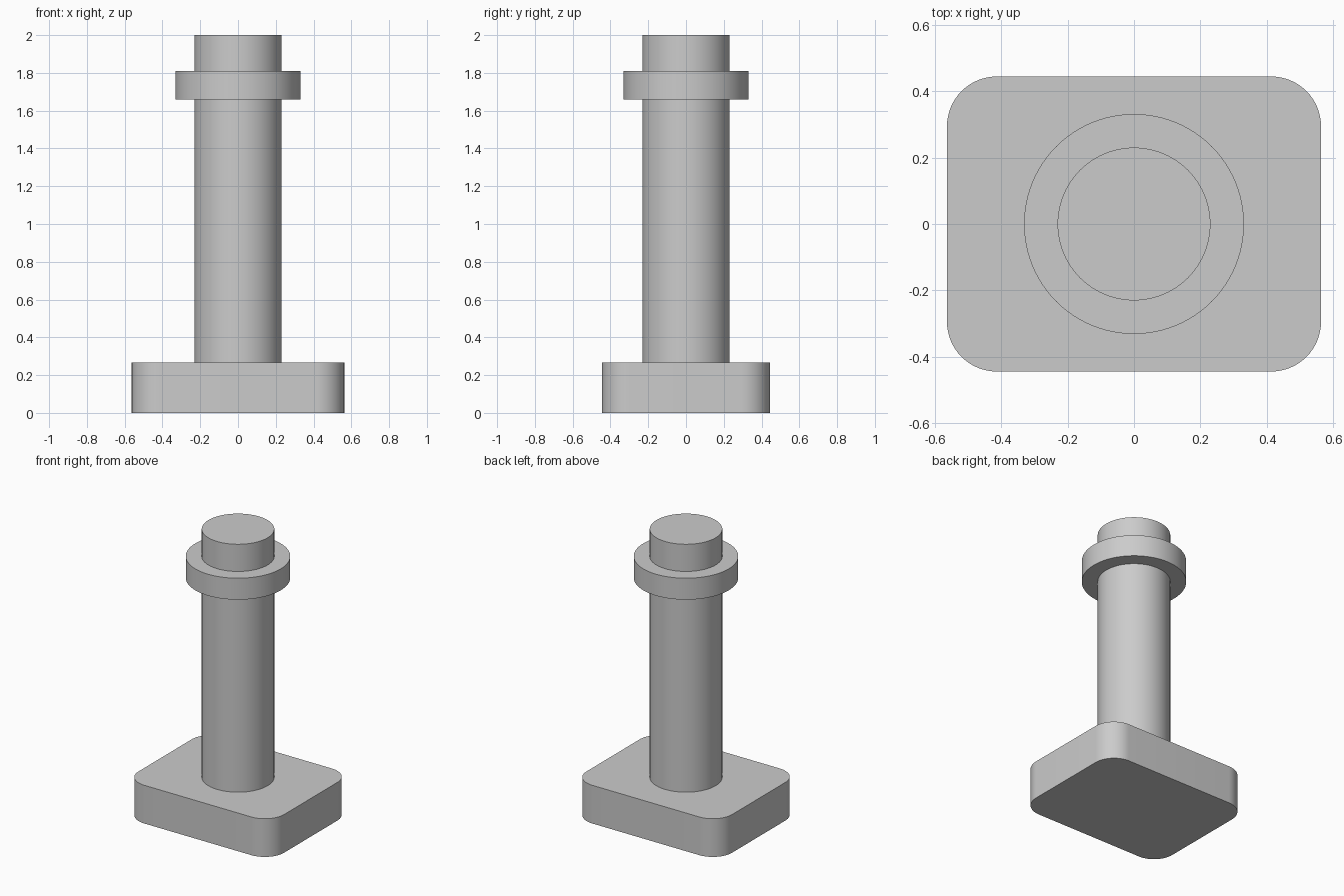
import bpy, bmesh, math

if "Cube" in bpy.data.objects:
    bpy.data.objects.remove(bpy.data.objects["Cube"])

grey = bpy.data.materials.new("plain grey")
grey.diffuse_color = (0.6, 0.6, 0.6, 1)
grey.use_nodes = True
grey.node_tree.nodes["Principled BSDF"].inputs["Base Color"].default_value = grey.diffuse_color


def prism(name, outline, z0, z1):
    """Extrude a closed outline from z0 to z1, smooth round its sides."""
    bm = bmesh.new()
    face = bm.faces.new([bm.verts.new((x, y, z0)) for x, y in outline])
    top = bmesh.ops.extrude_face_region(bm, geom=[face])
    verts = [v for v in top["geom"] if isinstance(v, bmesh.types.BMVert)]
    bmesh.ops.translate(bm, verts=verts, vec=(0, 0, z1 - z0))
    bmesh.ops.recalc_face_normals(bm, faces=bm.faces)
    mesh = bpy.data.meshes.new(name)
    bm.to_mesh(mesh)
    bm.free()
    mesh.materials.append(grey)
    obj = bpy.data.objects.new(name, mesh)
    bpy.context.collection.objects.link(obj)
    bpy.ops.object.select_all(action="DESELECT")
    obj.select_set(True)
    bpy.context.view_layer.objects.active = obj
    bpy.ops.object.shade_smooth_by_angle(angle=math.radians(30))
    return obj


def rounded_rect(hx, hy, r, steps=16):
    """Rectangle outline with rounded corners; hx = hy = r gives a circle."""
    points = []
    for corner, (sx, sy) in enumerate([(1, 1), (-1, 1), (-1, -1), (1, -1)]):
        # A circle shares its corner ends, so skip the repeated last point
        count = steps if hx == hy == r else steps + 1
        for i in range(count):
            a = math.pi / 2 * (corner + i / steps)
            points.append((sx * (hx - r) + r * math.cos(a),
                           sy * (hy - r) + r * math.sin(a)))
    return points


def circle(r):
    return rounded_rect(r, r, r, 24)


# Base block with rounded corners
prism("base", rounded_rect(0.563, 0.444, 0.15), 0, 0.267)
# Round post standing on the base
prism("post", circle(0.23), 0.267, 2.0)
# Collar near the top of the post
prism("collar", circle(0.331), 1.66, 1.81)
